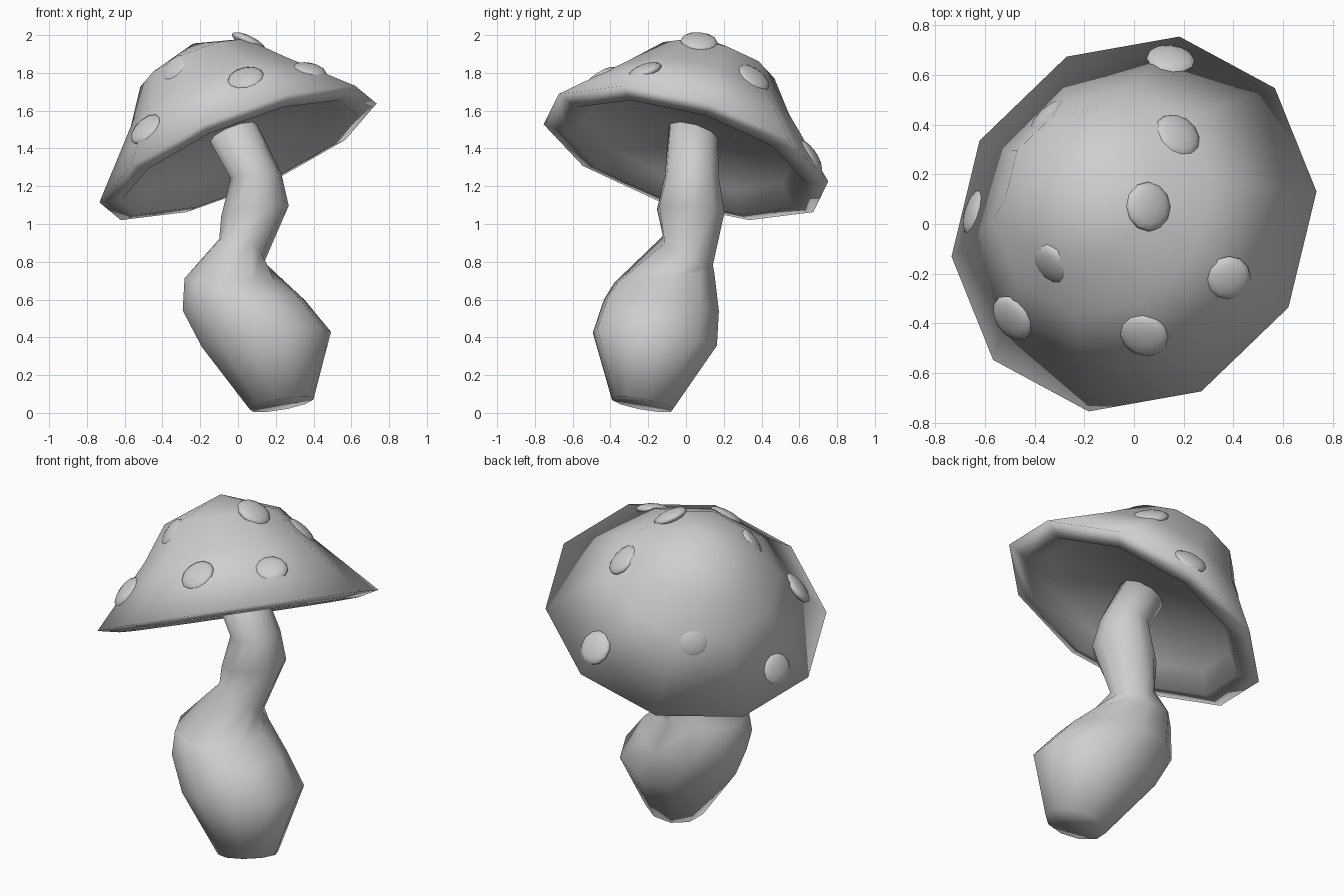
import bpy, bmesh, math
from mathutils import Vector, Matrix
from mathutils.bvhtree import BVHTree

cube = bpy.data.objects.get("Cube")
if cube:
    bpy.data.objects.remove(cube)

grey = bpy.data.materials.new("plain_grey")
grey.use_nodes = True
colour = (0.62, 0.62, 0.62, 1)
grey.diffuse_color = colour
grey.node_tree.nodes["Principled BSDF"].inputs["Base Color"].default_value = colour

SIDES = 10
TURN = math.radians(6.8)


def finish(bm, name):
    bmesh.ops.recalc_face_normals(bm, faces=bm.faces)
    mesh = bpy.data.meshes.new(name)
    bm.to_mesh(mesh)
    mesh.materials.append(grey)
    mesh.shade_smooth()
    obj = bpy.data.objects.new(name, mesh)
    bpy.context.collection.objects.link(obj)
    return obj


def bridge(bm, low, high):
    for i in range(SIDES):
        j = (i + 1) % SIDES
        bm.faces.new((low[i], low[j], high[j], high[i]))


def circle(radius_x, radius_y):
    for i in range(SIDES):
        a = TURN + i * math.tau / SIDES
        yield radius_x * math.cos(a), radius_y * math.sin(a)


# Cap: tilted umbrella, profile (radius, height, downhill shift) runs from the
# hollow underside over a rolled lip and the rim to the crown
axis = Vector((-0.41, 0.30, 1)).normalized()
downhill = Vector((axis.x, axis.y, 0)).normalized()
tilt = Vector((0, 0, 1)).rotation_difference(axis).to_matrix().to_4x4()
cap_frame = Matrix.Translation((0, 0, 1.376)) @ tilt
profile = [(0.57, 0.07, 0), (0.67, -0.025, 0), (0.79, 0, 0),
           (0.475, 0.336, 0.005), (0.325, 0.53, 0.03)]
bm = bmesh.new()
rings = [[bm.verts.new(Vector((x, y, h)) + downhill * shift) for x, y in circle(r, r)]
         for r, h, shift in profile]
for low, high in zip(rings, rings[1:]):
    bridge(bm, low, high)
for ring, height in ((rings[0], 0.125), (rings[-1], 0.65)):
    tip = bm.verts.new((0, 0, height))
    for i in range(SIDES):
        bm.faces.new((ring[i], ring[(i + 1) % SIDES], tip))
bm.transform(cap_frame)
finish(bm, "cap")
cap_surface = BVHTree.FromBMesh(bm)
bm.free()

# Stem: crooked loft; each ring is centre, radii and slope along x and y
stem = [
    ((0.23, -0.23, 0.045), 0.17, 0.165, 0.17, -0.18),
    ((0.15, -0.165, 0.39), 0.345, 0.335, 0.13, -0.13),
    ((0.03, -0.13, 0.57), 0.325, 0.31, 0.1, -0.12),
    ((-0.03, -0.115, 0.715), 0.255, 0.27, 0.0, 0.1),
    ((0.02, 0.01, 0.86), 0.12, 0.135, -0.45, -0.5),
    ((0.09, 0.025, 1.07), 0.18, 0.182, 0.16, -0.08),
    ((0.095, 0.03, 1.255), 0.135, 0.145, 0.1, 0.0),
    ((-0.07, 0.04, 1.57), 0.125, 0.13, 0.4, 0.0),
]
bm = bmesh.new()
rings = [[bm.verts.new((c[0] + x, c[1] + y, c[2] + x * sx + y * sy))
          for x, y in circle(rx, ry)] for c, rx, ry, sx, sy in stem]
for low, high in zip(rings, rings[1:]):
    bridge(bm, low, high)
bm.faces.new(rings[0])
bm.faces.new(rings[-1])
finish(bm, "stem")
bm.free()

# Spots: flattened buttons (x, y, radius, sink) set into the cap
spots = [(0.06, 0.07, 0.1, 0.005), (0.18, 0.36, 0.1, 0.01), (0.15, 0.665, 0.1, 0.008),
         (-0.36, 0.44, 0.095, 0.018), (-0.65, 0.05, 0.095, 0.01),
         (-0.49, -0.38, 0.1, 0.005), (-0.34, -0.17, 0.095, 0.018),
         (0.04, -0.45, 0.1, 0.005), (0.38, -0.22, 0.092, 0.01)]
for n, (x, y, radius, sink) in enumerate(spots):
    point, normal, _, _ = cap_surface.ray_cast(Vector((x, y, 3)), Vector((0, 0, -1)))
    turn = Vector((0, 0, 1)).rotation_difference(normal).to_matrix().to_4x4()
    size = Matrix.Diagonal((radius, radius, 0.032, 1))
    place = Matrix.Translation(point - normal * sink)
    bm = bmesh.new()
    bmesh.ops.create_uvsphere(bm, u_segments=12, v_segments=8, radius=1,
                              matrix=place @ turn @ size)
    finish(bm, f"cap_spot_{n + 1}")
    bm.free()
